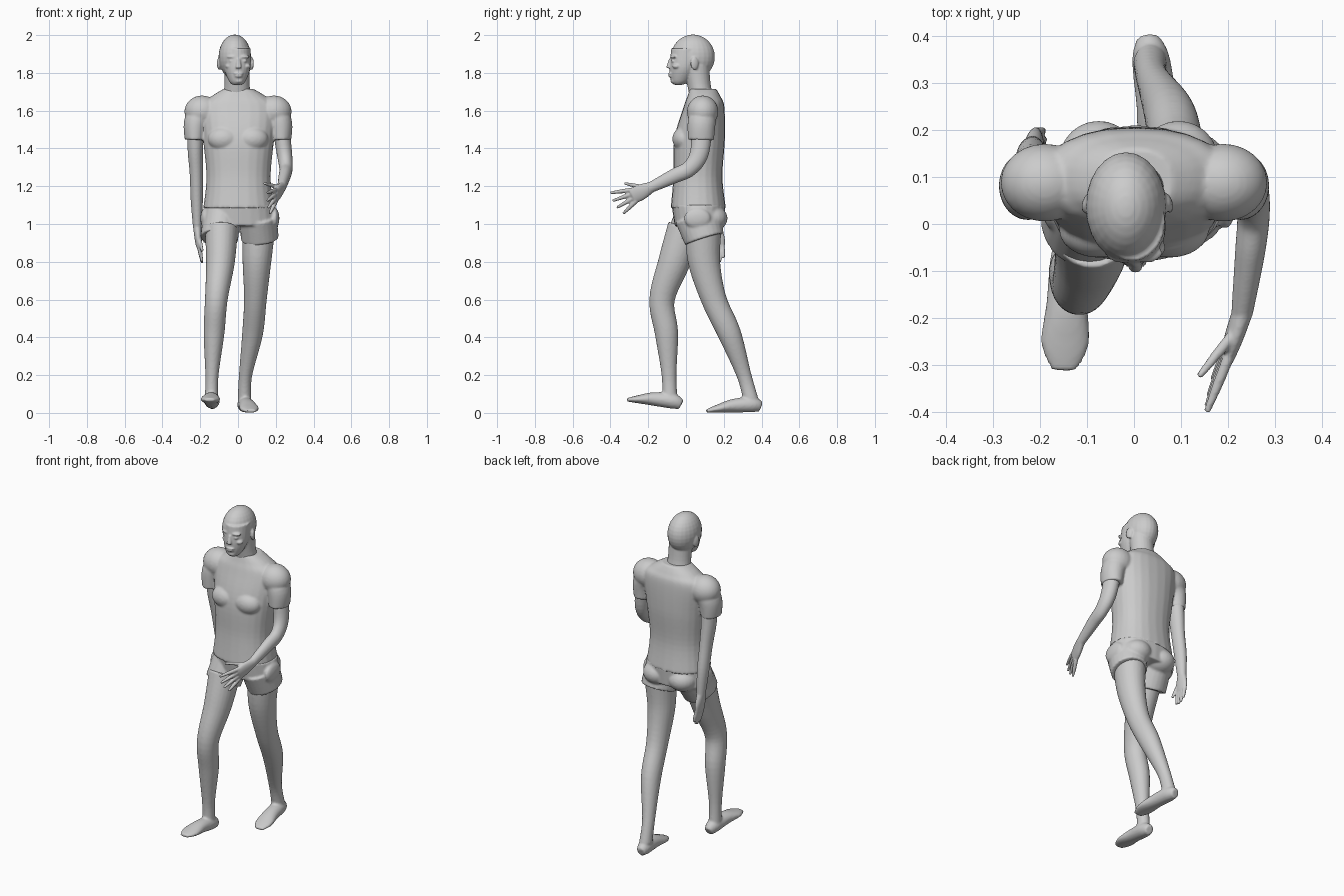
import bpy, bmesh, math
from mathutils import Vector, Matrix


def spline(rows, steps=6):
    """Catmull-Rom through rows of numbers."""
    out = []
    for i in range(len(rows) - 1):
        p0, p1, p2 = rows[max(i - 1, 0)], rows[i], rows[i + 1]
        p3 = rows[min(i + 2, len(rows) - 1)]
        for s in range(steps):
            t = s / steps
            out.append([0.5 * (2 * b + (c - a) * t + (2 * a - 5 * b + 4 * c - d) * t * t
                               + (3 * b - a - 3 * c + d) * t ** 3)
                        for a, b, c, d in zip(p0, p1, p2, p3)])
    return out + [list(rows[-1])]


def tube(bm, centres, sizes, flat=False, n=24, power=1.0):
    """Loft ellipses (half width, half depth) along centres; flat keeps rings level."""
    pts = spline([(*c, *s) for c, s in zip(centres, sizes)])
    rings = []
    for i, (x, y, z, a, b) in enumerate(pts):
        lo, hi = pts[max(i - 1, 0)], pts[min(i + 1, len(pts) - 1)]
        t = Vector((0, 0, 1)) if flat else (Vector(hi[:3]) - Vector(lo[:3])).normalized()
        side = (Vector((1, 0, 0)) - t * t.x).normalized()
        up = t.cross(side)
        ring = []
        for k in range(n):
            c, s = math.cos(math.tau * k / n), math.sin(math.tau * k / n)
            c, s = math.copysign(abs(c) ** power, c), math.copysign(abs(s) ** power, s)
            ring.append(bm.verts.new(Vector((x, y, z)) + side * (a * c) + up * (b * s)))
        rings.append(ring)
    for r, q in zip(rings, rings[1:]):
        for k in range(n):
            bm.faces.new((r[k], r[(k + 1) % n], q[(k + 1) % n], q[k]))
    bm.faces.new(rings[0])
    bm.faces.new(rings[-1])


def level(bm, x, rows, power=1.0):
    """Loft of level rings: (y, z, half width, half depth)."""
    tube(bm, [(x, r[0], r[1]) for r in rows], [r[2:] for r in rows], True, power=power)


def ball(bm, c, r, rot=0):
    m = Matrix.Translation(c) @ Matrix.Rotation(rot, 4, 'Z') @ Matrix.Diagonal((*r, 1))
    bmesh.ops.create_uvsphere(bm, u_segments=24, v_segments=16, radius=1, matrix=m)


def finish(name, bm, voxel=0.007, smooth=3):
    """Fuse the overlapping pieces into one smooth skin."""
    bmesh.ops.recalc_face_normals(bm, faces=bm.faces)
    me = bpy.data.meshes.new(name)
    bm.to_mesh(me)
    bm.free()
    ob = bpy.data.objects.new(name, me)
    bpy.context.collection.objects.link(ob)
    m = ob.modifiers.new("Fuse", 'REMESH')
    m.mode, m.voxel_size, m.use_smooth_shade = 'VOXEL', voxel, True
    m = ob.modifiers.new("Soften", 'SMOOTH')
    m.factor, m.iterations = 0.5, smooth


# head and neck
bm = bmesh.new()
ball(bm, (-0.017, 0.037, 1.885), (0.086, 0.116, 0.118))
level(bm, -0.004, [(-0.04, 1.737, 0.026, 0.024), (-0.03, 1.76, 0.046, 0.05),
                   (-0.01, 1.83, 0.07, 0.077), (0.006, 1.93, 0.07, 0.084)])
level(bm, -0.005, [(0.1, 1.63, 0.09, 0.07), (0.072, 1.72, 0.068, 0.062),
                   (0.055, 1.84, 0.068, 0.068)])
level(bm, 0.003, [(-0.08, 1.875, 0.008, 0.01), (-0.093, 1.825, 0.016, 0.013)])
ball(bm, (0.003, -0.083, 1.796), (0.026, 0.012, 0.006))
ball(bm, (0.003, -0.082, 1.783), (0.022, 0.012, 0.006))
ball(bm, (0.002, -0.062, 1.757), (0.025, 0.02, 0.014))
for s in (-1, 1):
    ball(bm, (s * 0.034, -0.066, 1.885), (0.028, 0.016, 0.009), s * 0.3)
    ball(bm, (s * 0.034, -0.068, 1.863), (0.014, 0.012, 0.007), s * 0.3)
    ball(bm, (s * 0.045, -0.05, 1.835), (0.022, 0.022, 0.014), s * 0.4)
    ball(bm, (s * 0.086 - 0.014, 0.045, 1.85), (0.01, 0.022, 0.034), s * 0.3)
finish("head", bm, 0.005, 2)

# shirt with sleeves
bm = bmesh.new()
level(bm, 0.003, [(0.065, 1.085, 0.187, 0.146), (0.063, 1.25, 0.17, 0.13),
                  (0.072, 1.45, 0.188, 0.134), (0.095, 1.62, 0.2, 0.108),
                  (0.095, 1.675, 0.145, 0.088), (0.09, 1.715, 0.08, 0.07)], 0.88)
for s in (-1, 1):
    ball(bm, (s * 0.075, -0.012, 1.45), (0.085, 0.06, 0.065))
    ball(bm, (s * 0.19, 0.088, 1.595), (0.094, 0.083, 0.085))
    tube(bm, [(s * 0.17, 0.095, 1.61), (s * 0.22, 0.083, 1.54), (s * 0.229, 0.079, 1.445)],
         [(0.07, 0.07), (0.066, 0.074), (0.053, 0.069)])
finish("shirt", bm)

# shorts: pelvis, two short legs, buttocks and pockets
bm = bmesh.new()
level(bm, 0.01, [(0.066, 1.10, 0.185, 0.142), (0.07, 0.99, 0.195, 0.13)], 0.9)
for s, y in ((-1, 0), (1, 0.098)):
    tube(bm, [(0.01 + s * 0.095, 0.06, 1.04), (0.008 + s * 0.108, y, 0.92)],
         [(0.1, 0.12), (0.1, 0.107)])
    ball(bm, (0.01 + s * 0.085, 0.135, 1.03), (0.085, 0.085, 0.07))
    ball(bm, (0.01 + s * 0.185, 0.06, 1.03), (0.024, 0.07, 0.055))
finish("shorts", bm)

# legs: shared heights and radii, own path; foot from heel to toe over a tilted sole
heights = (0.98, 0.8, 0.6, 0.42, 0.2, 0.07)
radii = (0.088, 0.076, 0.06, 0.055, 0.035, 0.036)
foot = ((0, 0.024, 0.027), (0.15, 0.04, 0.04), (0.5, 0.044, 0.036),
        (0.8, 0.051, 0.021), (1, 0.027, 0.009))


def leg(name, path, heel, toe):
    bm = bmesh.new()
    tube(bm, [(*p, z) for p, z in zip(path, heights)], [(r, r * 1.12) for r in radii])
    h, t = Vector(heel), Vector(toe)
    tube(bm, [h.lerp(t, f) + Vector((0, 0, b)) for f, a, b in foot], [f[1:] for f in foot])
    finish(name, bm)


leg("front_leg", [(-0.088, 0), (-0.093, -0.062), (-0.115, -0.127), (-0.127, -0.103),
                  (-0.138, -0.09), (-0.14, -0.085)], (-0.135, -0.026, 0.015), (-0.15, -0.312, 0.06))
leg("rear_leg", [(0.11, 0.09), (0.1, 0.096), (0.092, 0.148), (0.077, 0.23),
                 (0.04, 0.307), (0.034, 0.343)], (0.03, 0.396, 0.004), (0.068, 0.108, 0))


# arms: shoulder to wrist, palm, then fingers fanned between two tips
def arm(name, path, knuckle, spread, first, last, thumb):
    bm = bmesh.new()
    tube(bm, path, [(r, r * 1.22) for r in (0.046, 0.041, 0.035, 0.032, 0.023)])
    wrist, knuckle, spread = Vector(path[-1]), Vector(knuckle), Vector(spread)
    palm = [wrist.lerp(knuckle, f) for f in (-0.1, 0.5, 1)]
    tube(bm, palm, [(0.022, 0.028), (0.02, 0.042), (0.015, 0.041)])
    run = (knuckle - wrist).normalized()
    fingers = [(wrist.lerp(knuckle, 0.3) + spread * 0.25, Vector(thumb))]
    for i in range(4):
        t = i / 3
        tip = Vector(first).lerp(Vector(last), t) + run * (0.06 * t * (1 - t))
        fingers.append((knuckle + spread * (0.5 - t) - run * 0.01, tip))
    for a, b in fingers:
        tube(bm, [a, a.lerp(b, 0.5), b], [(r, r) for r in (0.012, 0.011, 0.007)], n=12)
    finish(name, bm, 0.005, 2)


arm("forward_arm", [(0.222, 0.085, 1.55), (0.245, 0.072, 1.38), (0.254, 0.02, 1.295),
                    (0.247, -0.06, 1.255), (0.23, -0.19, 1.192)],
    (0.198, -0.283, 1.147), (0, -0.02, 0.06), (0.155, -0.4, 1.165), (0.168, -0.332, 1.055),
    (0.138, -0.325, 1.215))
arm("trailing_arm", [(-0.222, 0.085, 1.55), (-0.226, 0.1, 1.4), (-0.221, 0.12, 1.27),
                     (-0.218, 0.145, 1.12), (-0.215, 0.16, 0.98)],
    (-0.207, 0.165, 0.88), (0, -0.055, 0), (-0.19, 0.142, 0.8), (-0.193, 0.199, 0.82),
    (-0.188, 0.108, 0.855))
